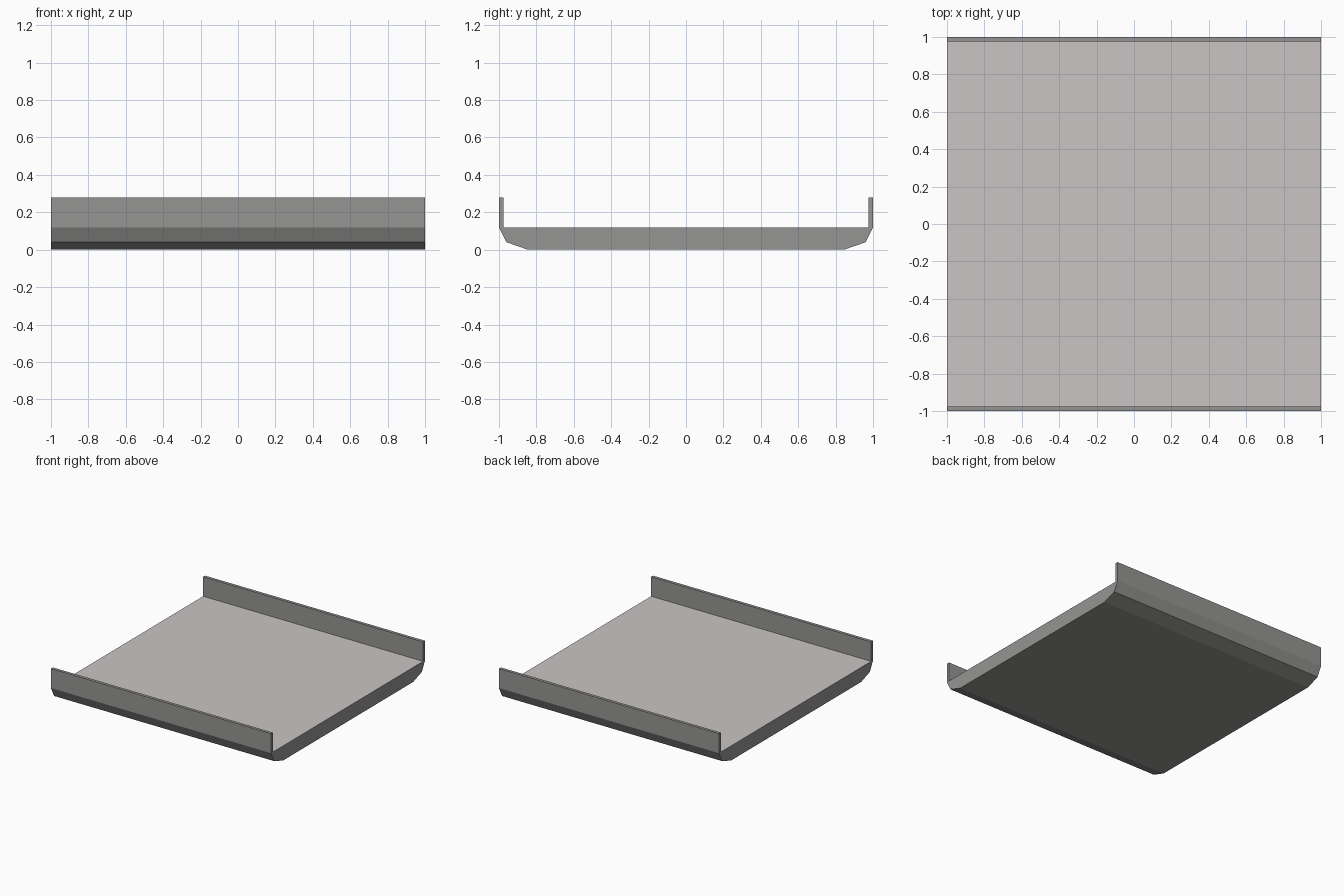
import bpy, bmesh

if "Cube" in bpy.data.objects:
    bpy.data.objects.remove(bpy.data.objects["Cube"])


def material(name, rgb):
    m = bpy.data.materials.new(name)
    m.diffuse_color = (*rgb, 1)
    m.use_nodes = True
    m.node_tree.nodes["Principled BSDF"].inputs["Base Color"].default_value = m.diffuse_color
    return m


def extrude_profile(name, profile, mats):
    """Extrude a (y, z) outline along x from -1 to 1."""
    bm = bmesh.new()
    face = bm.faces.new([bm.verts.new((-1, y, z)) for y, z in profile])
    ext = bmesh.ops.extrude_face_region(bm, geom=[face], use_keep_orig=True)
    verts = [v for v in ext["geom"] if isinstance(v, bmesh.types.BMVert)]
    bmesh.ops.translate(bm, verts=verts, vec=(2, 0, 0))
    bmesh.ops.recalc_face_normals(bm, faces=bm.faces)
    mesh = bpy.data.meshes.new(name)
    bm.to_mesh(mesh)
    bm.free()
    for m in mats:
        mesh.materials.append(m)
    obj = bpy.data.objects.new(name, mesh)
    bpy.context.collection.objects.link(obj)
    return obj


body_grey = material("body_grey", (0.30, 0.30, 0.295))
deck_light = material("deck_light", (0.60, 0.56, 0.56))

# Slab with chamfered lower sides; its top face is the lighter deck surface
half = [(0.845, 0), (0.96, 0.04), (1, 0.12)]
slab = extrude_profile("slab", half + [(-y, z) for y, z in reversed(half)],
                       [body_grey, deck_light])
for poly in slab.data.polygons:
    if poly.normal.z > 0.9:
        poly.material_index = 1

# Upright side walls along the front and back edges
for name, s in (("front_wall", -1), ("back_wall", 1)):
    extrude_profile(name, [(s * 0.975, 0.12), (s, 0.12), (s, 0.28), (s * 0.975, 0.28)],
                    [body_grey])
